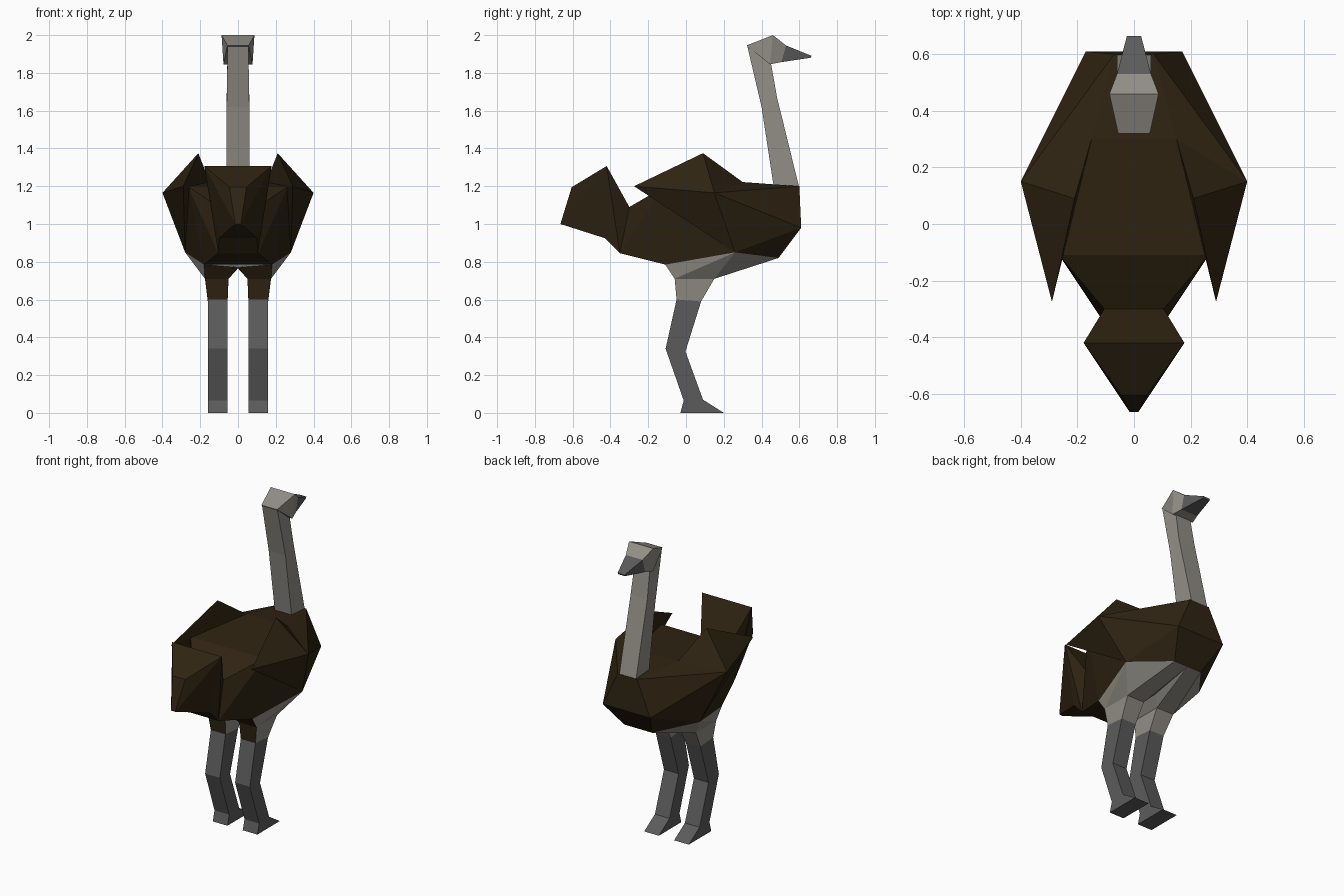
import bpy, bmesh

if "Cube" in bpy.data.objects:
    bpy.data.objects.remove(bpy.data.objects["Cube"])


def material(name, rgb):
    m = bpy.data.materials.new(name)
    m.diffuse_color = (*rgb, 1)
    m.use_nodes = True
    m.node_tree.nodes["Principled BSDF"].inputs["Base Color"].default_value = m.diffuse_color
    return m


BROWN = material("dark brown feathers", (0.028, 0.017, 0.006))
SKIN = material("warm grey skin", (0.29, 0.275, 0.24))
HORN = material("dark grey horn", (0.105, 0.105, 0.105))


def finish(name, bm, mats, rule=None):
    bmesh.ops.recalc_face_normals(bm, faces=bm.faces[:])
    bm.normal_update()
    if rule:
        for f in bm.faces:
            f.material_index = rule(f)
    me = bpy.data.meshes.new(name)
    bm.to_mesh(me)
    bm.free()
    for m in mats:
        me.materials.append(m)
    ob = bpy.data.objects.new(name, me)
    bpy.context.collection.objects.link(ob)
    return ob


def hull(name, pts, mats, both=False, rule=None):
    """Faceted convex solid; both=True adds the points mirrored in x."""
    if both:
        pts = pts + [(-x, y, z) for x, y, z in pts]
    bm = bmesh.new()
    for p in sorted(set(pts)):
        bm.verts.new(p)
    r = bmesh.ops.convex_hull(bm, input=bm.verts[:])
    junk = [v for v in r["geom_interior"] if isinstance(v, bmesh.types.BMVert)]
    if junk:
        bmesh.ops.delete(bm, geom=junk, context='VERTS')
    return finish(name, bm, mats, rule)


def loft(name, sections, mats, rule=None):
    """Square tube; each section is (x0, x1, rear (y, z), front (y, z))."""
    bm = bmesh.new()
    rings = []
    for x0, x1, r, f in sections:
        rings.append([bm.verts.new(p) for p in
                      ((x0, *r), (x1, *r), (x1, *f), (x0, *f))])
    for a, b in zip(rings, rings[1:]):
        for i in range(4):
            j = (i + 1) % 4
            bm.faces.new((a[i], a[j], b[j], b[i]))
    bm.faces.new(rings[0])
    bm.faces.new(rings[-1])
    return finish(name, bm, mats, rule)


# Shared corners of the body and wings (right side)
neck_base = (0.07, 0.60, 1.20)
shoulder = (0.15, 0.30, 1.222)
chest = (0.17, 0.61, 0.98)
flank = (0.28, 0.26, 0.85)
belly_front = (0.10, 0.49, 0.82)
belly_rear = (0.18, -0.11, 0.785)
rump_top = (0.105, -0.30, 1.09)
rump_low = (0.105, -0.35, 0.845)
wing_out = (0.40, 0.15, 1.165)
wing_top = (0.21, 0.09, 1.375)
wing_tip = (0.29, -0.275, 1.20)

# Body
hull("body", [neck_base, shoulder, chest, flank, belly_front, belly_rear,
              rump_top, rump_low, (0.265, -0.11, 1.20)], [BROWN], True)

# Tail: narrow root, then a plume tapering backwards
fan = [(0.178, -0.42, 1.307), (0.10, -0.43, 0.925)]
hull("tail_root", [rump_top, rump_low] + fan, [BROWN], True)
hull("tail_plume", fan + [(0.045, -0.605, 1.195), (0.015, -0.665, 1.0)],
     [BROWN], True)


def rear_brown(f):
    return 1 if f.normal.y < -0.6 else 0


# Wings, hips and legs, on both sides
for side, s in (("right", 1), ("left", -1)):
    def flip(pts):
        return [(s * x, y, z) for x, y, z in pts]

    hull(side + "_shoulder", flip([shoulder, neck_base, chest, flank, wing_out]),
         [BROWN])
    hull(side + "_wing", flip([wing_tip, wing_top, shoulder, wing_out, flank]),
         [BROWN])
    hull(side + "_hip", flip([
        flank, belly_rear, belly_front, (0, 0.49, 0.82),
        (0, -0.10, 0.77), (0, 0.20, 0.765),
        (0.175, 0.15, 0.71), (0.05, 0.15, 0.71),
        (0.175, -0.06, 0.71), (0.05, -0.06, 0.71)]),
        [SKIN, BROWN], rule=rear_brown)
    loft(side + "_thigh", [
        (s * 0.05, s * 0.175, (-0.06, 0.71), (0.15, 0.71)),
        (s * 0.055, s * 0.16, (-0.05, 0.60), (0.08, 0.59))],
        [SKIN, BROWN], rear_brown)
    a, b = s * 0.055, s * 0.16
    loft(side + "_leg_and_foot", [
        (a, b, (-0.05, 0.60), (0.08, 0.59)),
        (a, b, (-0.108, 0.34), (-0.003, 0.325)),
        (a, b, (-0.012, 0.065), (0.09, 0.07)),
        (a, b, (-0.03, 0.0), (0.20, 0.0))], [HORN])

# Neck
loft("neck", [
    (-0.06, 0.06, (0.47, 1.16), (0.60, 1.19)),
    (-0.06, 0.06, (0.40, 1.62), (0.482, 1.67)),
    (-0.055, 0.055, (0.325, 1.94), (0.45, 1.85))], [SKIN])

# Head and beak
face = [(0.06, 0.53, 1.945), (0.06, 0.505, 1.857)]
hull("head", face + [(0.056, 0.32, 1.945), (0.087, 0.46, 2.0),
                     (0.077, 0.445, 1.845)], [SKIN], True)
hull("beak", face + [(0.025, 0.665, 1.89), (0.025, 0.66, 1.88)], [HORN], True)
